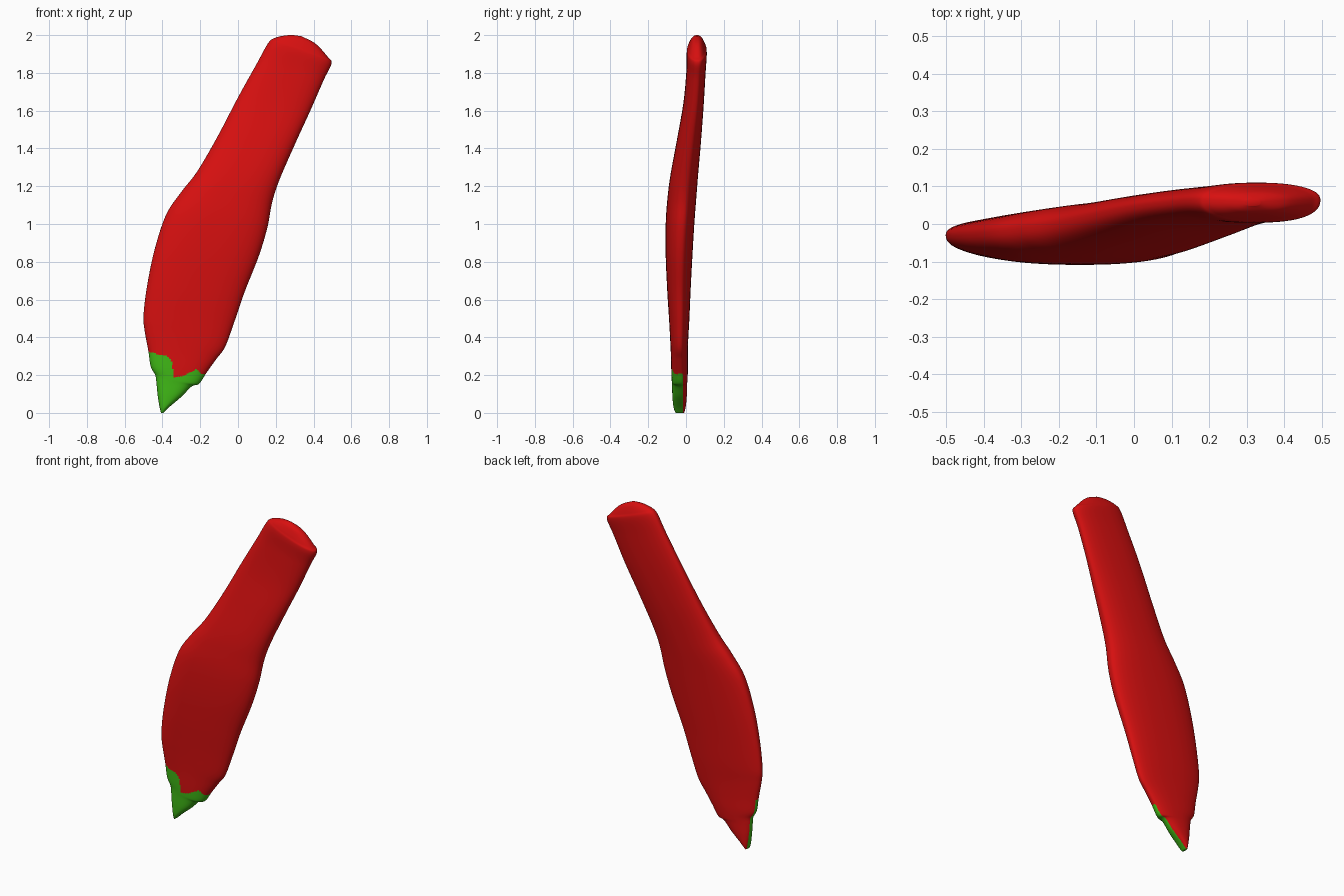
import bpy, bmesh, math

# Cross-sections from tip to rounded end: left x, left z, right x, right z, front y, back y
SECTIONS = [
    (-0.408, 0.000, -0.395, 0.000, -0.055, -0.010),
    (-0.415, 0.030, -0.365, 0.030, -0.066, -0.002),
    (-0.425, 0.090, -0.300, 0.085, -0.072, 0.004),
    (-0.432, 0.160, -0.245, 0.140, -0.074, 0.006),
    (-0.438, 0.200, -0.205, 0.155, -0.076, 0.008),
    (-0.462, 0.245, -0.165, 0.215, -0.078, 0.010),
    (-0.475, 0.330, -0.115, 0.285, -0.080, 0.010),
    (-0.495, 0.440, -0.068, 0.350, -0.084, 0.012),
    (-0.500, 0.520, -0.020, 0.480, -0.090, 0.018),
    (-0.480, 0.680, 0.035, 0.640, -0.100, 0.025),
    (-0.440, 0.870, 0.110, 0.830, -0.108, 0.035),
    (-0.380, 1.050, 0.155, 0.980, -0.107, 0.045),
    (-0.300, 1.170, 0.182, 1.120, -0.097, 0.055),
    (-0.215, 1.280, 0.222, 1.240, -0.082, 0.064),
    (-0.110, 1.460, 0.305, 1.430, -0.048, 0.080),
    (0.000, 1.670, 0.385, 1.605, -0.014, 0.094),
    (0.100, 1.850, 0.455, 1.765, 0.002, 0.104),
    (0.160, 1.958, 0.495, 1.850, 0.004, 0.110),
    (0.195, 1.985, 0.475, 1.885, 0.012, 0.102),
    (0.250, 1.998, 0.410, 1.955, 0.030, 0.085),
    (0.295, 2.000, 0.335, 1.994, 0.048, 0.066),
]
# Upper edge of the green patch: x, z
PATCH = [(-0.52, 0.33), (-0.46, 0.32), (-0.38, 0.30), (-0.346, 0.27),
         (-0.344, 0.185), (-0.29, 0.195), (-0.22, 0.232), (-0.19, 0.205), (-0.10, 0.215)]
STEPS, SIDES = 12, 96


def spline(a, b, c, d, t):
    return tuple(q + 0.5 * t * (r - p + t * (2*p - 5*q + 4*r - s + t * (3*(q - r) + s - p)))
                 for p, q, r, s in zip(a, b, c, d))


def patch_height(x):
    for (x0, z0), (x1, z1) in zip(PATCH, PATCH[1:]):
        if x0 <= x <= x1:
            return z0 + (z1 - z0) * (x - x0) / (x1 - x0)
    return 0


def material(name, colour):
    m = bpy.data.materials.new(name)
    m.diffuse_color = (*colour, 1)
    return m


def ring(bm, section):
    # Flattened, slightly forward-bowed rounded cross-section
    lx, lz, rx, rz, front, back = section
    mid, half = (front + back) / 2, (back - front) / 2
    bow = 0.12 * half
    verts = []
    for i in range(SIDES):
        a = 2 * math.pi * i / SIDES
        c, s = math.cos(a), math.sin(a)
        u = math.copysign(abs(c) ** 0.85, c)
        v = math.copysign(abs(s) ** 0.85, s)
        y = mid + half * v + bow * u * u * (1 - abs(v))
        t = (u + 1) / 2
        verts.append(bm.verts.new((lx + (rx - lx) * t, y, lz + (rz - lz) * t)))
    return verts


bm = bmesh.new()
rings = []
last = len(SECTIONS) - 1
for k in range(last):
    pts = [SECTIONS[min(max(k + j, 0), last)] for j in (-1, 0, 1, 2)]
    rings += [ring(bm, spline(*pts, i / STEPS)) for i in range(STEPS)]
rings.append(ring(bm, SECTIONS[-1]))

# Skin and end caps
for a, b in zip(rings, rings[1:]):
    for i in range(SIDES):
        j = (i + 1) % SIDES
        bm.faces.new((a[i], a[j], b[j], b[i]))
bm.faces.new(rings[0])
bm.faces.new(rings[-1])
bmesh.ops.recalc_face_normals(bm, faces=bm.faces)

# Green patch on the front of the tip
for f in bm.faces:
    f.smooth = True
    p = f.calc_center_median()
    f.material_index = int(p.y < -0.016 and p.z < patch_height(p.x))

mesh = bpy.data.meshes.new("pepper_body")
bm.to_mesh(mesh)
bm.free()
mesh.materials.append(material("red", (0.68, 0.005, 0.005)))
mesh.materials.append(material("green", (0.05, 0.48, 0.008)))
body = bpy.data.objects.new("pepper_body", mesh)
bpy.context.collection.objects.link(body)
